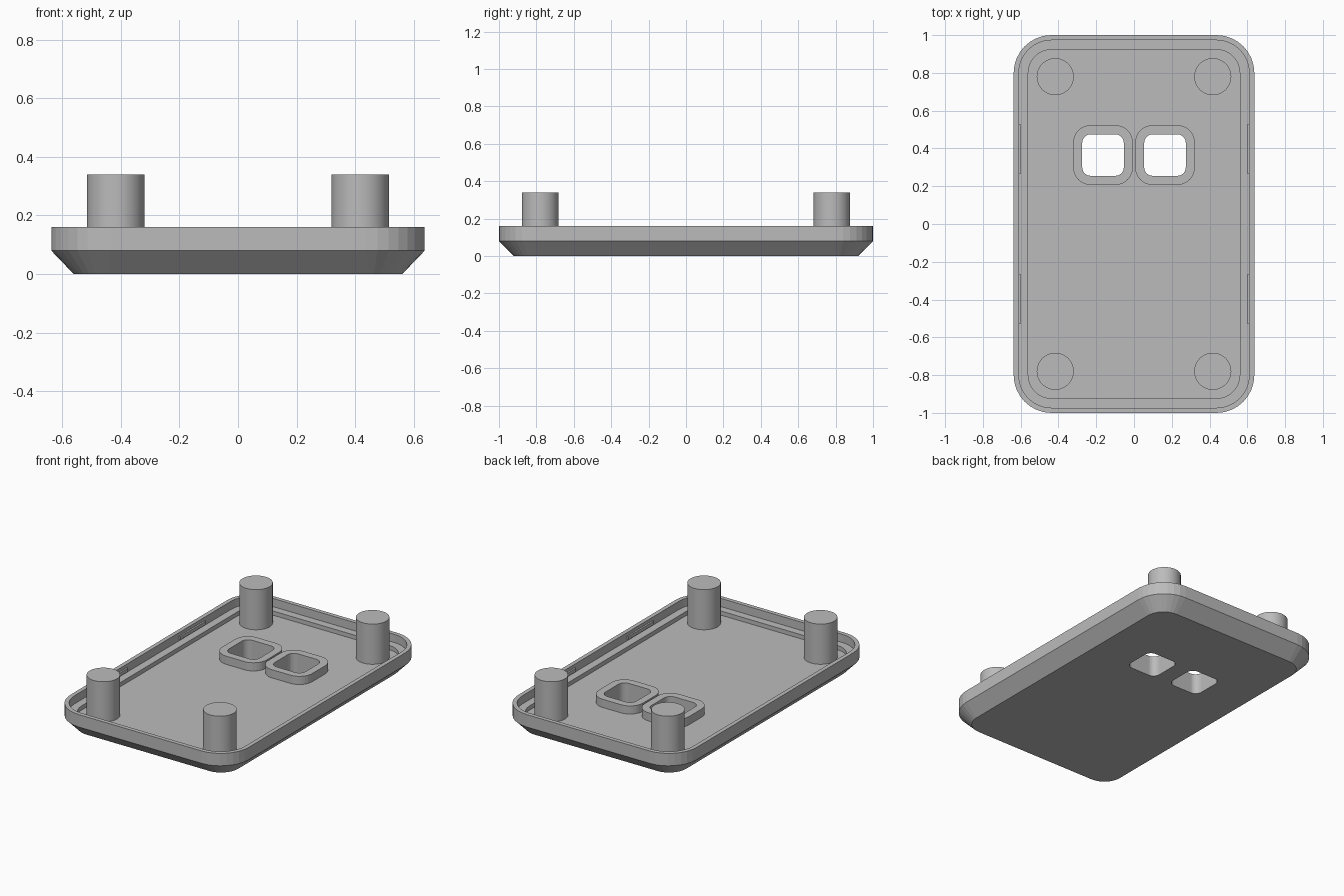
import bpy
import bmesh
from math import cos, sin, pi

cube = bpy.data.objects.get("Cube")
if cube:
    bpy.data.objects.remove(cube, do_unlink=True)

grey = bpy.data.materials.new("plain grey")
grey.use_nodes = True
grey.diffuse_color = (0.5, 0.5, 0.5, 1)
grey.node_tree.nodes["Principled BSDF"].inputs["Base Color"].default_value = (0.5, 0.5, 0.5, 1)


def add_object(name, bm, location=(0, 0, 0)):
    bmesh.ops.recalc_face_normals(bm, faces=bm.faces)
    mesh = bpy.data.meshes.new(name)
    bm.to_mesh(mesh)
    bm.free()
    mesh.materials.append(grey)
    obj = bpy.data.objects.new(name, mesh)
    obj.location = location
    bpy.context.collection.objects.link(obj)
    return obj


def rounded_loft(name, sections, location=(0, 0, 0), closed=False, steps=8):
    """Skin rounded rectangles given as (half x, half y, corner radius, z)."""
    bm = bmesh.new()
    loops = []
    for hx, hy, r, z in sections:
        loop = []
        for corner, (sx, sy) in enumerate(((1, 1), (-1, 1), (-1, -1), (1, -1))):
            for i in range(steps + 1):
                a = (corner + i / steps) * pi / 2
                loop.append(bm.verts.new((sx * (hx - r) + r * cos(a),
                                          sy * (hy - r) + r * sin(a), z)))
        loops.append(loop)
    pairs = list(zip(loops, loops[1:]))
    if closed:
        pairs.append((loops[-1], loops[0]))
    else:
        bm.faces.new(loops[0])
        bm.faces.new(loops[-1])
    for low, high in pairs:
        for i in range(len(low)):
            j = (i + 1) % len(low)
            bm.faces.new((low[i], low[j], high[j], high[i]))
    return add_object(name, bm, location)


def smooth(obj):
    bpy.ops.object.select_all(action="DESELECT")
    obj.select_set(True)
    bpy.context.view_layer.objects.active = obj
    bpy.ops.object.shade_smooth_by_angle(angle=pi / 6)


FLOOR, LEDGE, RIM = 0.08, 0.107, 0.16

# Tray: chamfered underside, thin rim, stepped ledge, recessed floor
tray = rounded_loft("tray", [
    (0.56, 0.92, 0.12, 0),
    (0.637, 1.0, 0.2, 0.08),
    (0.637, 1.0, 0.2, RIM),
    (0.61, 0.973, 0.173, RIM),
    (0.61, 0.973, 0.173, LEDGE),
    (0.56, 0.923, 0.123, LEDGE),
    (0.56, 0.923, 0.123, FLOOR),
])

# Two square windows through the floor, each with a raised collar
cutters = []
for side, x in (("left", 0.164), ("right", -0.164)):
    place = (x, 0.365, 0)
    cutter = rounded_loft(side + "_window_cutter",
                          [(0.11, 0.11, 0.045, -0.1), (0.11, 0.11, 0.045, 0.3)], place)
    cutter.hide_render = True
    cutters.append(cutter)
    cut = tray.modifiers.new(side + " window", "BOOLEAN")
    cut.operation = "DIFFERENCE"
    cut.solver = "EXACT"
    cut.object = cutter
    rounded_loft(side + "_window_collar", [
        (0.158, 0.158, 0.092, FLOOR),
        (0.158, 0.158, 0.092, 0.133),
        (0.11, 0.11, 0.045, 0.133),
        (0.11, 0.11, 0.045, FLOOR),
    ], place, closed=True)

# Apply the cuts and drop the cutters
bpy.context.view_layer.update()
graph = bpy.context.evaluated_depsgraph_get()
tray_mesh = bpy.data.meshes.new_from_object(tray.evaluated_get(graph))
tray.modifiers.clear()
tray.data = tray_mesh
for cutter in cutters:
    bpy.data.objects.remove(cutter, do_unlink=True)

# Corner posts and snap ridges, mirrored to all four quarters
for side, sx in (("left", 1), ("right", -1)):
    for end, sy in (("front", -1), ("back", 1)):
        bm = bmesh.new()
        bmesh.ops.create_cone(bm, cap_ends=True, segments=48,
                              radius1=0.098, radius2=0.098, depth=0.34 - FLOOR)
        smooth(add_object(f"{end}_{side}_post", bm,
                          (sx * 0.417, sy * 0.78, (0.34 + FLOOR) / 2)))

        bm = bmesh.new()
        bmesh.ops.create_cube(bm, size=1)
        bmesh.ops.scale(bm, vec=(0.016, 0.26, 0.022), verts=bm.verts)
        add_object(f"{end}_{side}_snap_ridge", bm, (sx * 0.607, sy * 0.397, 0.127))
